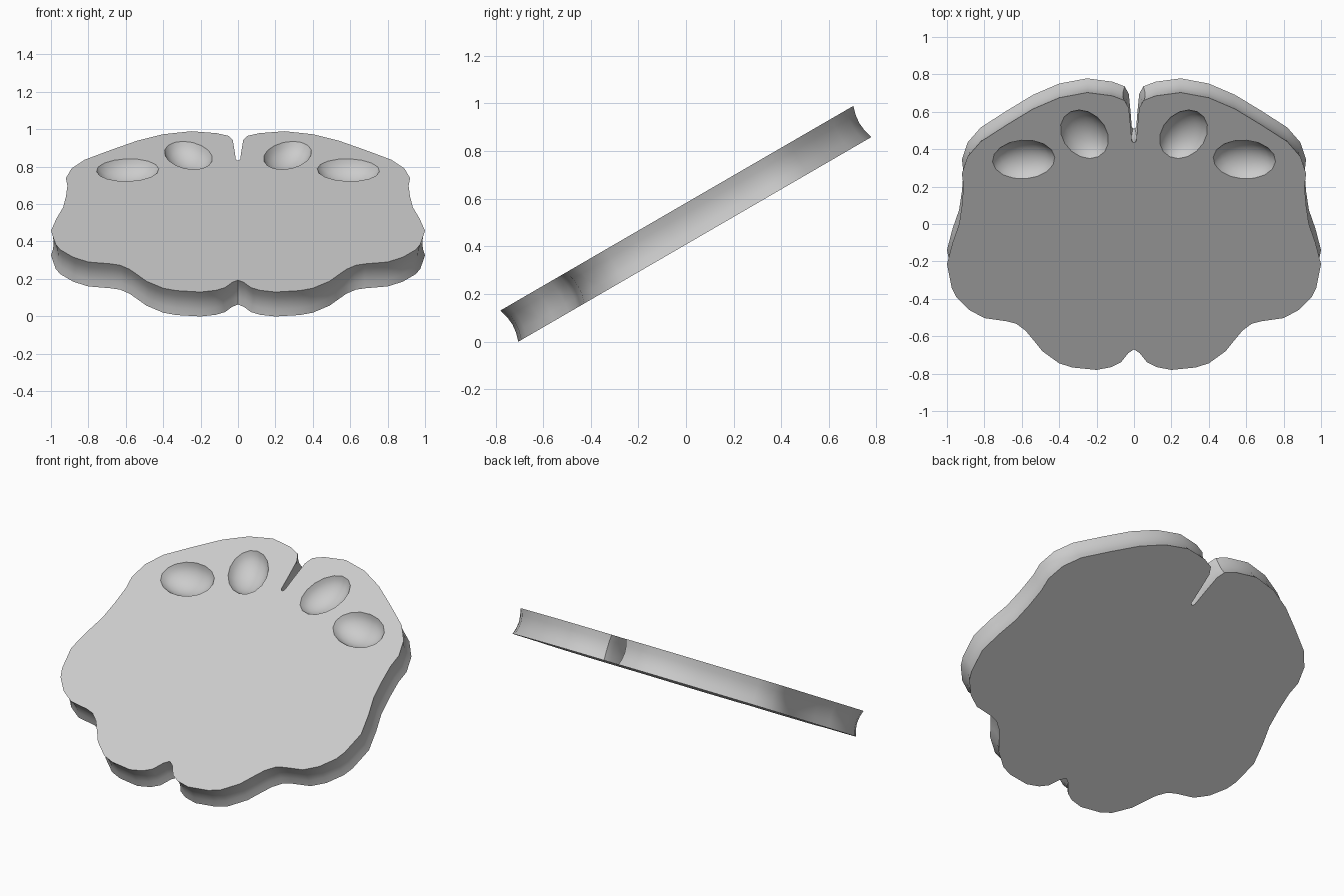
import bpy, bmesh
from math import radians, cos
from mathutils import Vector, Matrix

if "Cube" in bpy.data.objects:
    bpy.data.objects.remove(bpy.data.objects["Cube"])

TILT = radians(30.1)
THICK = 0.151
PLACE = Matrix.Translation((0, 0, 0.582)) @ Matrix.Rotation(TILT, 4, 'X')

# right half of the outline as seen from above, front notch round to the back slot
half = [(0, -.67), (.03, -.69), (.07, -.74), (.12, -.765), (.20, -.78), (.33, -.767),
        (.40, -.745), (.49, -.68), (.53, -.63), (.58, -.57), (.63, -.533), (.68, -.52),
        (.80, -.503), (.88, -.46), (.95, -.39), (.975, -.34), (1, -.215), (.97, -.10),
        (.935, 0), (.92, .10), (.912, .20), (.92, .27), (.89, .36), (.82, .44),
        (.68, .53), (.54, .615), (.40, .675), (.25, .703), (.115, .685), (.05, .66),
        (.028, .62), (.018, .52), (.012, .445), (.005, .435)]
outline = half + [(-x, y) for x, y in reversed(half[1:])]
pts = [Vector((x, y / cos(TILT))) for x, y in outline]


def inset(i, d):
    """Move an outline point towards the inside by d."""
    t = (pts[(i + 1) % len(pts)] - pts[i - 1]).normalized()
    return pts[i] + Vector((-t.y, t.x)) * d


def make(name, bm):
    bmesh.ops.transform(bm, matrix=PLACE, verts=bm.verts)
    bmesh.ops.recalc_face_normals(bm, faces=bm.faces)
    me = bpy.data.meshes.new(name)
    bm.to_mesh(me)
    bm.free()
    ob = bpy.data.objects.new(name, me)
    bpy.context.collection.objects.link(ob)
    return ob


# tilted slab with a slightly hollowed rim
bm = bmesh.new()
rings = []
for frac, d in ((0, 0), (.25, .011), (.5, .015), (.75, .011), (1, 0)):
    rings.append([bm.verts.new((*inset(i, d), -THICK * frac)) for i in range(len(pts))])
for a, b in zip(rings, rings[1:]):
    for i in range(len(pts)):
        j = (i + 1) % len(pts)
        bm.faces.new((a[i], a[j], b[j], b[i]))
bm.faces.new(rings[0])
bm.faces.new(rings[-1])
slab = make("scalloped_slab", bm)

# four shallow finger dents, mirrored left and right
bm = bmesh.new()
for side in (-1, 1):
    for x, y, rx, ry, rot in ((.265, .48, .125, .165, -28), (.59, .345, .175, .125, -5)):
        m = (Matrix.Translation((side * x, y / cos(TILT), .03))
             @ Matrix.Rotation(radians(rot * side), 4, 'Z')
             @ Matrix.Diagonal((rx, ry, .105, 1)))
        bmesh.ops.create_uvsphere(bm, u_segments=16, v_segments=12, radius=1, matrix=m)
cutter = make("dent_cutter", bm)
cutter.hide_render = True

# cut the dents and bake the result
mod = slab.modifiers.new("dents", 'BOOLEAN')
mod.object = cutter
mod.solver = 'EXACT'
bpy.context.view_layer.objects.active = slab
slab.select_set(True)
bpy.ops.object.modifier_apply(modifier=mod.name)
bpy.data.objects.remove(cutter)
bpy.ops.object.shade_smooth_by_angle(angle=radians(35))
